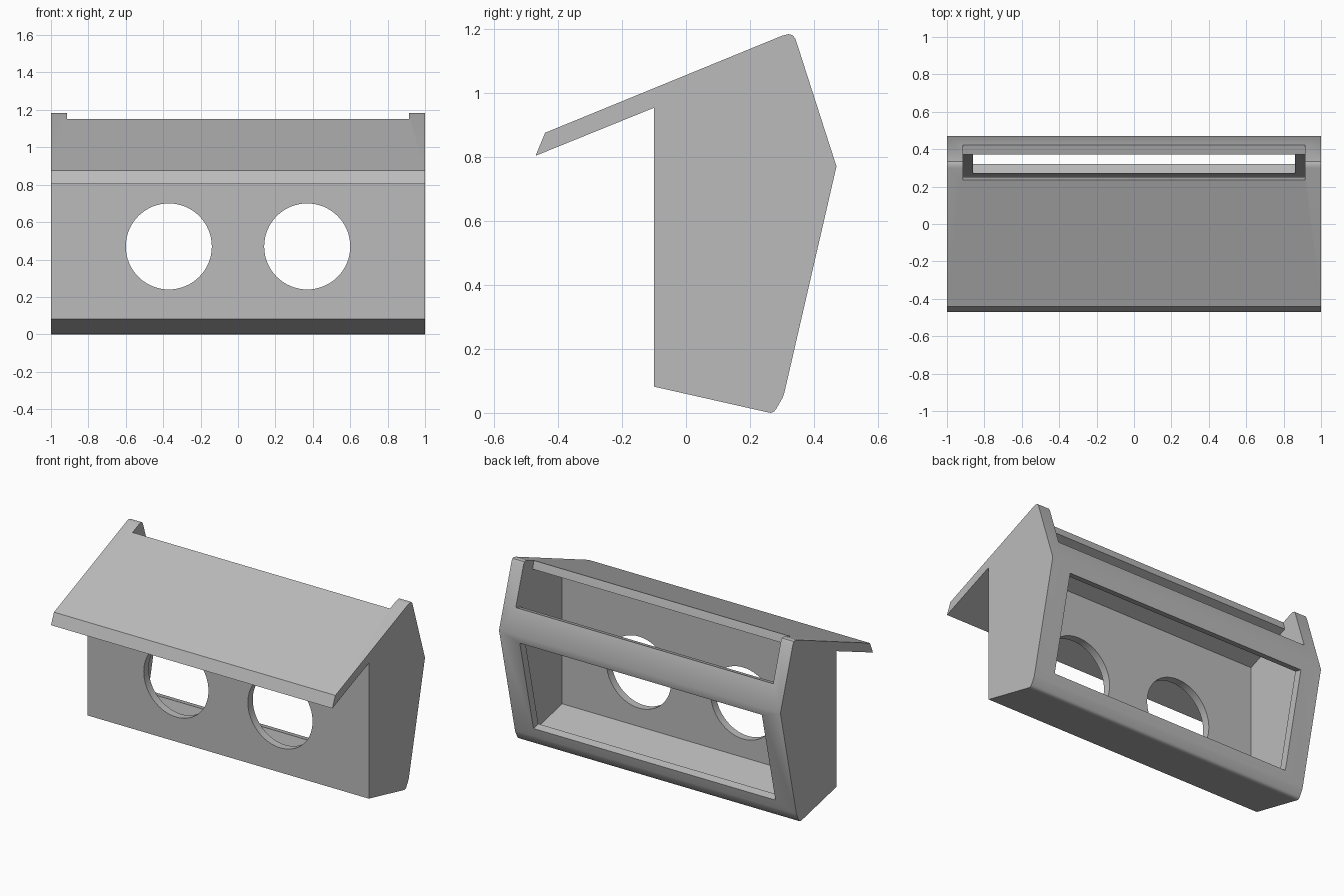
import bpy, bmesh, math
from mathutils import Matrix

cube = bpy.data.objects.get("Cube")
if cube:
    bpy.data.objects.remove(cube, do_unlink=True)

grey = bpy.data.materials.new("plain grey")
grey.use_nodes = True
colour = (0.5, 0.5, 0.5, 1)
grey.diffuse_color = colour
grey.node_tree.nodes["Principled BSDF"].inputs["Base Color"].default_value = colour


def finish(name, bm):
    bmesh.ops.recalc_face_normals(bm, faces=bm.faces)
    mesh = bpy.data.meshes.new(name)
    bm.to_mesh(mesh)
    bm.free()
    mesh.materials.append(grey)
    obj = bpy.data.objects.new(name, mesh)
    bpy.context.collection.objects.link(obj)
    return obj


def extrude_profile(name, points, half_width):
    """Side profile of (y, z) points, extruded evenly along x."""
    bm = bmesh.new()
    face = bm.faces.new([bm.verts.new((-half_width, y, z)) for y, z in points])
    new = bmesh.ops.extrude_face_region(bm, geom=[face])["geom"]
    bmesh.ops.translate(bm, vec=(2 * half_width, 0, 0),
                        verts=[v for v in new if isinstance(v, bmesh.types.BMVert)])
    return finish(name, bm)


def cylinder_y(name, x, z, radius):
    """Short cylinder through the front wall."""
    bm = bmesh.new()
    bmesh.ops.create_cone(bm, cap_ends=True, segments=64, radius1=radius, radius2=radius,
                          depth=0.16, matrix=Matrix.Translation((x, -0.08, z))
                          @ Matrix.Rotation(math.pi / 2, 4, "X"))
    return finish(name, bm)


# Outer shell with overhanging roof and rounded ridge and heel
housing = extrude_profile("housing", [
    (-0.47, 0.803), (-0.44, 0.875), (0.30, 1.178), (0.32, 1.183), (0.333, 1.18),
    (0.342, 1.168), (0.47, 0.77), (0.307, 0.062), (0.302, 0.048), (0.282, 0.013),
    (0.275, 0.004), (0.265, 0), (0.25, 0.003), (0.13, 0.03), (-0.1, 0.082), (-0.1, 0.953)], 1)

# Hollow interior, open through the upper back slope
cavity = extrude_profile("cavity_cutter", [
    (-0.05, 0.122), (0.2535, 0.055), (0.418, 0.77), (0.372, 0.905), (0.42, 0.92),
    (0.6, 0.977), (0.6, 1.3), (0.19, 1.3), (0.238, 1.146), (0.25, 1.102), (-0.05, 0.98)], 0.915)

# Window in the lower back slope
window = extrude_profile("back_window_cutter", [
    (0.222, 0.142), (0.417, 0.097), (0.555, 0.698), (0.36, 0.743)], 0.86)

# Two round holes in the front wall
holes = [cylinder_y("front_hole_cutter", side * 0.37, 0.47, 0.23) for side in (-1, 1)]

bpy.ops.object.select_all(action="DESELECT")
housing.select_set(True)
bpy.context.view_layer.objects.active = housing
for cutter in [cavity, window] + holes:
    cutter.hide_render = True
    mod = housing.modifiers.new(cutter.name, "BOOLEAN")
    mod.operation = "DIFFERENCE"
    mod.solver = "EXACT"
    mod.object = cutter
    bpy.ops.object.modifier_apply(modifier=mod.name)
    bpy.data.objects.remove(cutter, do_unlink=True)

bpy.ops.object.shade_smooth_by_angle(angle=math.radians(35))
